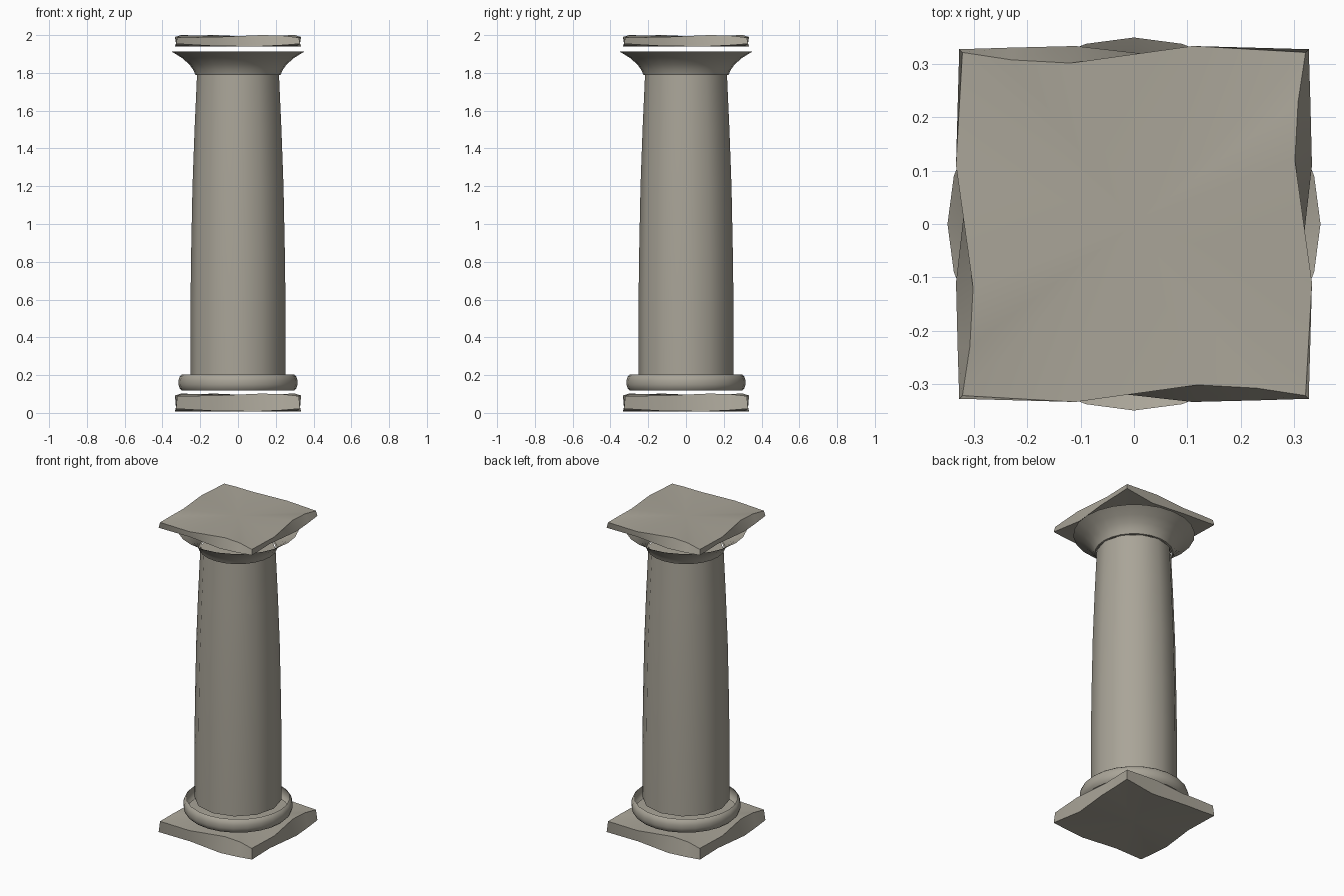
import bpy, bmesh
from math import sin, cos, pi, radians

cube = bpy.data.objects.get("Cube")
if cube:
    bpy.data.objects.remove(cube)

stone = bpy.data.materials.new("warm_grey_stone")
stone.use_nodes = True
colour = (0.40, 0.375, 0.315, 1)
stone.diffuse_color = colour
stone.node_tree.nodes["Principled BSDF"].inputs["Base Color"].default_value = colour


def finish(bm, name, angle):
    mesh = bpy.data.meshes.new(name)
    bm.to_mesh(mesh)
    bm.free()
    obj = bpy.data.objects.new(name, mesh)
    bpy.context.collection.objects.link(obj)
    mesh.materials.append(stone)
    bpy.ops.object.select_all(action='DESELECT')
    obj.select_set(True)
    bpy.context.view_layer.objects.active = obj
    bpy.ops.object.shade_smooth_by_angle(angle=radians(angle))
    return obj


def bridge(bm, low, high):
    n = len(low)
    for i in range(n):
        j = (i + 1) % n
        bm.faces.new((low[i], low[j], high[j], high[i]))


def lathe(name, profile, sides, capped=False):
    """Turn a (radius, height) profile, listed bottom to top, round z."""
    bm = bmesh.new()
    rings = [[bm.verts.new((r * cos(2 * pi * i / sides), r * sin(2 * pi * i / sides), z))
              for i in range(sides)] for r, z in profile]
    for low, high in zip(rings, rings[1:]):
        bridge(bm, low, high)
    if capped:
        bm.faces.new(rings[0][::-1])
        bm.faces.new(rings[-1])
    return finish(bm, name, 35)


def worn_slab(name, bottom, top, lower_side, upper_side):
    """Square slab; one chipped side (along, outward, height shift) repeated four times."""
    bm = bmesh.new()

    def outline(side, z):
        pts = []
        for c, s in ((1, 0), (0, 1), (-1, 0), (0, -1)):
            pts += [bm.verts.new((o * c - t * s, o * s + t * c, z + dz)) for t, o, dz in side]
        return pts

    low, high = outline(lower_side, bottom), outline(upper_side, top)
    bridge(bm, low, high)
    for ring, z in ((low[::-1], bottom), (high, top)):
        centre = bm.verts.new((0, 0, z))
        for a, b in zip(ring, ring[1:] + ring[:1]):
            bm.faces.new((a, b, centre))
    return finish(bm, name, 30)


# Worn square slabs
chipped_top = [(-.322, .322, -.007), (-.11, .334, -.004), (.12, .302, .006), (.23, .308, .004)]
chipped_low = [(-.328, .328, .014), (-.12, .308, .002), (.11, .334, 0), (.23, .331, .006)]
worn_slab("base_slab", .008, .096, chipped_low, chipped_top)
worn_slab("top_slab", 1.94, 1.994, chipped_low, chipped_top)

# Rounded open ring round the foot
lathe("base_ring", [(.297, .118), (.309, .13), (.315, .15), (.315, .172), (.309, .192), (.297, .203)], 24)

# Twelve-sided shaft, gently swelling
lathe("column_shaft", [(.252, .2), (.252, .55), (.248, .85), (.241, 1.2), (.23, 1.5), (.217, 1.79)], 12, True)

# Flared open capital
lathe("flared_capital", [(.217, 1.788), (.226, 1.79), (.236, 1.815), (.258, 1.845), (.295, 1.878), (.35, 1.912)], 24)
